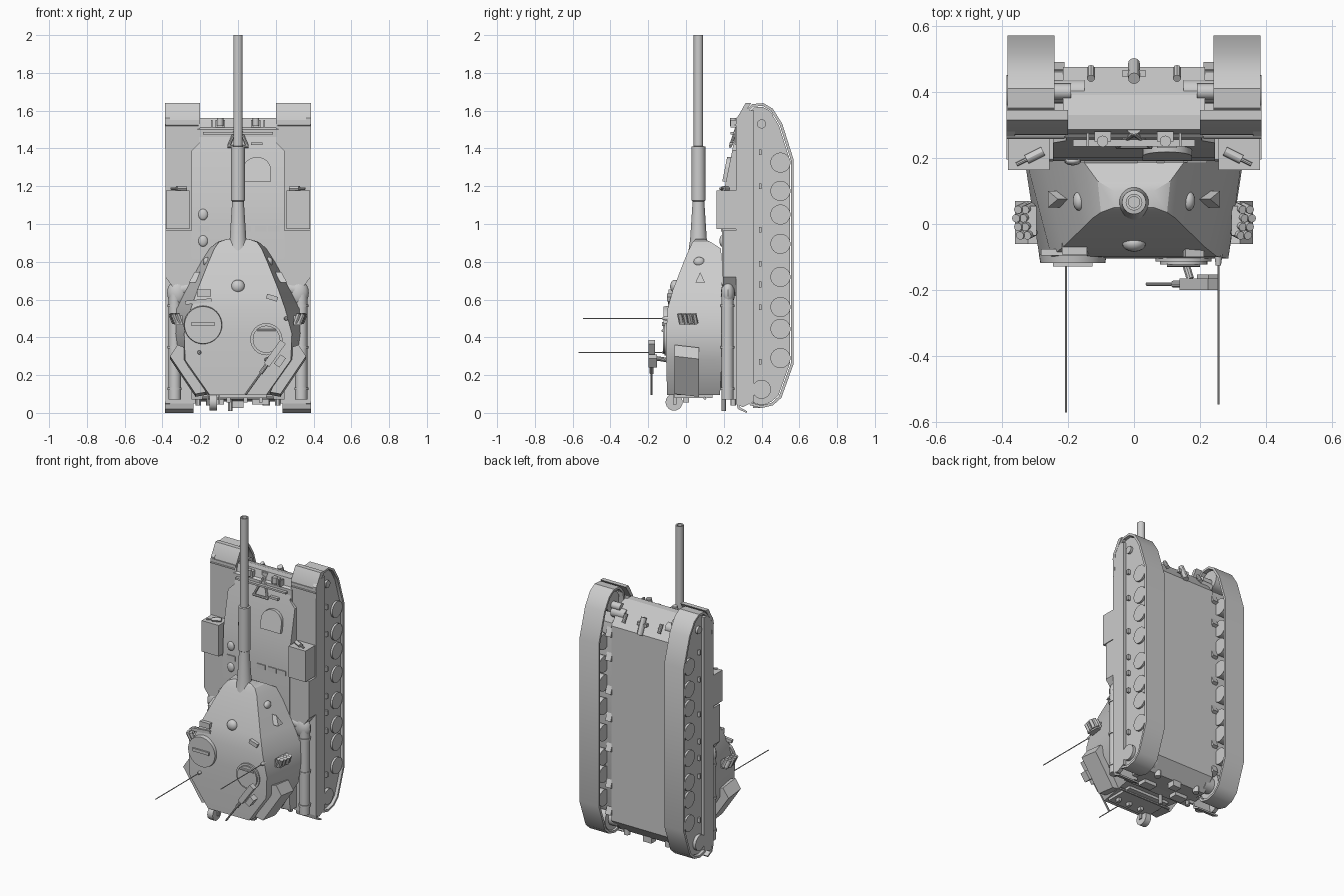
import bpy, bmesh, math
from mathutils import Vector, Matrix


def finish(name, bm):
    bmesh.ops.recalc_face_normals(bm, faces=bm.faces)
    me = bpy.data.meshes.new(name)
    bm.to_mesh(me)
    bm.free()
    ob = bpy.data.objects.new(name, me)
    bpy.context.collection.objects.link(ob)
    return ob


def loft(name, rings, closed=False):
    bm = bmesh.new()
    vs = [[bm.verts.new(p) for p in r] for r in rings]
    n = len(rings[0])
    pairs = list(zip(vs, vs[1:])) + ([(vs[-1], vs[0])] if closed else [])
    for a, b in pairs:
        for i in range(n):
            bm.faces.new((a[i], a[(i + 1) % n], b[(i + 1) % n], b[i]))
    if not closed:
        bm.faces.new(vs[0])
        bm.faces.new(vs[-1])
    return finish(name, bm)


def prism_x(name, x0, x1, yz):
    return loft(name, [[(x, y, z) for y, z in yz] for x in (x0, x1)])


def box(name, c, size, rot=(0, 0, 0)):
    bm = bmesh.new()
    bmesh.ops.create_cube(bm, size=1)
    for v in bm.verts:
        v.co = Vector([a * b for a, b in zip(v.co, size)])
    ob = finish(name, bm)
    ob.location, ob.rotation_euler = c, rot
    return ob


def cyl(name, a, b, r, r2=None, n=24):
    a, b = Vector(a), Vector(b)
    d = b - a
    m = Matrix.Translation((a + b) / 2) @ d.to_track_quat('Z', 'Y').to_matrix().to_4x4()
    bm = bmesh.new()
    bmesh.ops.create_cone(bm, cap_ends=True, segments=n, radius1=r,
                          radius2=r if r2 is None else r2, depth=d.length, matrix=m)
    return finish(name, bm)


def ball(name, c, size):
    bm = bmesh.new()
    bmesh.ops.create_uvsphere(bm, u_segments=16, v_segments=10, radius=1)
    bmesh.ops.scale(bm, vec=size, verts=bm.verts)
    bmesh.ops.translate(bm, vec=c, verts=bm.verts)
    return finish(name, bm)


def inset(pts, d):
    out = []
    for i, p in enumerate(pts):
        p, q, r = Vector(p), Vector(pts[i - 1]), Vector(pts[(i + 1) % len(pts)])
        n = ((p - q).normalized() + (r - p).normalized()).normalized()
        out.append(p + Vector((n.y, -n.x)) * d)
    return out


# hull: lower tub and upper body with sloped front
prism_x("lower_hull", -.215, .215, [(.26, 1.5), (.33, 1.56), (.39, 1.54), (.475, 1.43),
                                   (.475, .14), (.4, .06), (.26, .07)])
secs = [(.07, .245, .2), (.12, .245, .19), (.98, .245, .19), (1.17, .245, .2),
        (1.39, .245, .245), (1.43, .205, .252), (1.56, .2, .285)]
loft("upper_hull", [[(-w, y, z), (w, y, z), (w, .33, z), (-w, .33, z)] for z, w, y in secs])
box("splash_board", (0, .245, 1.48), (.37, .02, .012))
for x in (-.18, .04, .12, .19):
    box("deck_vent", (x, .19, .975), (.06, .012, .03))
# rounded-top driver hatch lying on the glacis
hatch = [(-.075, -.06), (.075, -.06)] + [(.075 * math.cos(t * math.pi / 12), .07 * math.sin(t * math.pi / 12))
                                         for t in range(13)]
loft("driver_hatch", [[(.1 + x, .226 + d + z * .2, 1.285 + z) for x, z in hatch] for d in (.01, -.022)])
for z in (.91, 1.05):
    ball("deck_cap", (-.185, .19, z), (.025, .013, .03))
box("driver_sight", (.1, .24, 1.425), (.06, .02, .015))

# gun travel lock and front fittings
for s in (-1, 1):
    cyl("lock_leg", (s * .05, .235, 1.41), (0, .275, 1.53), .008, n=8)
    box("headlamp_base", (s * .095, .265, 1.53), (.05, .03, .04))
    cyl("headlamp", (s * .095, .25, 1.52), (s * .095, .25, 1.56), .017)
    box("lamp_guard", (s * .14, .255, 1.53), (.008, .04, .04))
    cyl("towing_eye", (s * .13, .47, 1.47), (s * .13, .44, 1.52), .012, n=10)
cyl("lock_bar", (-.055, .235, 1.41), (.055, .235, 1.41), .008, n=8)
cyl("lock_clamp", (0, .295, 1.525), (0, .295, 1.555), .024)
cyl("front_tow_hook", (0, .485, 1.43), (0, .44, 1.53), .018, n=12)
box("front_tow_plate", (0, .455, 1.49), (.07, .02, .02))

# running gear on both sides
outer = [(.285, 1.48), (.305, 1.59), (.35, 1.635), (.41, 1.64), (.46, 1.61), (.51, 1.53),
         (.57, 1.34), (.57, .26), (.505, .08), (.46, .04), (.4, .025), (.34, .04), (.295, .1)]
inner = inset(outer, .015)
wheels = (1.325, 1.175, 1.05, .895, .72, .56, .445, .29)
for s in (-1, 1):
    loft("track", [[(s * .24, *p) for p in outer], [(s * .382, *p) for p in outer],
                   [(s * .382, *p) for p in inner], [(s * .24, *p) for p in inner]], True)
    prism_x("side_frame", s * .21, s * .35, [(.29, 1.46), (.46, 1.44), (.47, 1.38), (.47, .22),
                                           (.45, .18), (.3, .1)])
    prism_x("side_plate", s * .35, s * .365, inset(outer, .02))
    for z in wheels:
        cyl("road_wheel", (s * .25, .5, z), (s * .378, .5, z), .053, n=32)
    for z in (.2, .38, .62, .82, 1, 1.22, 1.38):
        box("suspension_arm", (s * .23, .46, z), (.04, .04, .06), (.4, 0, 0))
    cyl("idler_wheel", (s * .255, .4, 1.55), (s * .36, .4, 1.55), .065, n=32)
    cyl("idler_hub", (s * .19, .4, 1.53), (s * .38, .4, 1.53), .024)
    cyl("final_drive", (s * .15, .4, 1.49), (s * .25, .4, 1.49), .035)
    cyl("sprocket_wheel", (s * .255, .4, .125), (s * .36, .4, .125), .082, n=32)
    cyl("sprocket_hub", (s * .19, .4, .125), (s * .385, .4, .125), .05)
    prism_x("side_skirt", s * .36, s * .385, [(.265, 1.56), (.3, 1.6), (.36, 1.6),
                                            (.36, .06), (.3, .03), (.265, .05)])
    for z in (.27, .56, .68, .79, .97, 1.2, 1.38):
        box("skirt_bracket", (s * .372, .393, z), (.02, .014, .03))
    # fenders, mudguards and stowage bins
    box("fender", (s * .295, .27, .8), (.18, .012, 1.5))
    prism_x("front_fender", s * .2, s * .386, [(.265, 1.4), (.27, 1.56), (.315, 1.64), (.345, 1.64),
                                            (.285, 1.55), (.277, 1.4)])
    prism_x("rear_mudguard", s * .235, s * .386, [(.265, .06), (.275, .02), (.32, 0), (.325, .008),
                                              (.285, .03), (.28, .06)])
    cyl("fender_rod", (s * .21, .262, 1.525), (s * .385, .262, 1.525), .005, n=8)
    box("front_bin", (s * .318, .215, 1.075), (.125, .105, .205))
    loft("middle_bin", [[(s * x, y, z) for x, y in ((.24, .195), (w, .195), (w, .268), (.24, .268))]
                        for z, w in ((.62, .31), (.72, .385), (.965, .385))])
    cyl("fender_bottle", (s * .275, .22, 1.187), (s * .325, .195, 1.187), .014, n=12)
    cyl("bottle_neck", (s * .325, .195, 1.187), (s * .355, .18, 1.187), .006, n=8)
    # long side tubes with rounded elbows
    cyl("side_tube", (s * .335, .22, .07), (s * .335, .22, .63), .032)
    for z in (.12, .34, .56):
        cyl("tube_clamp", (s * .335, .22, z), (s * .335, .22, z + .015), .037)
    ball("tube_elbow", (s * .32, .222, .635), (.055, .037, .07))
    cyl("elbow_inlet", (s * .23, .225, .665), (s * .32, .225, .65), .036)

# gun with sleeve and hollow muzzle
prof = [(.84, .055), (.88, .05), (.92, .044), (1.12, .031), (1.125, .037), (1.41, .036),
        (1.412, .025), (2, .025), (2, .017), (1.9, .017)]
loft("gun_barrel", [[(r * math.cos(t * math.pi / 16), .066 + r * math.sin(t * math.pi / 16), z)
                     for t in range(32)] for z, r in prof])

# turret shell: (height, roof half width, roof y, base half width, base y)
turret = [(.095, .15, -.1, .2, .18), (.28, .28, -.105, .31, .19), (.42, .285, -.105, .33, .19),
          (.55, .25, -.098, .325, .19), (.65, .215, -.07, .275, .19), (.8, .155, -.012, .195, .19),
          (.87, .125, .018, .15, .185), (.905, .1, .035, .11, .13), (.92, .06, .05, .06, .1)]
loft("turret", [[(-a, ya, z), (a, ya, z), (b, yb, z), (-b, yb, z)] for z, a, ya, b, yb in turret])
cyl("turret_ring", (0, .17, .42), (0, .2, .42), .3, n=48)
ball("roof_sight_dome", (0, -.058, .67), (.036, .026, .035))
for s in (-1, 1):
    loft("turret_side_bin", [[(s * x, y, z + dz) for x, z in ((.17, .1), (.29, .34), (.32, .35),
                              (.36, .29), (.225, .09))] for y, dz in ((-.06, .01), (.07, -.005))])
    loft("cheek_cover", [[(s * (.235 + d), .05, .69), (s * (.235 + d), .1, .69), (s * (.205 + d), .075, .745)]
                         for d in (-.01, .025)])
    ball("cheek_cap", (s * .165, .07, .8), (.02, .03, .025))
    # smoke launcher cluster
    box("launcher_mount", (s * .315, .01, .49), (.04, .09, .05))
    for i in range(4):
        for j in range(2):
            p = Vector((s * (.315 + .022 * j - .006 * abs(i - 2)), -.025 + .026 * i, .475))
            cyl("smoke_tube", p, p + Vector((s * .02, -.01, .05)), .0125, n=12)

# roof hatches and sights
cyl("large_hatch", (-.185, -.09, .465), (-.185, -.118, .465), .103, .098, n=40)
box("hatch_hinge", (-.185, -.118, .47), (.12, .02, .02))
cyl("small_hatch_ring", (.15, -.09, .39), (.15, -.113, .39), .085, n=40)
cyl("small_hatch", (.15, -.11, .39), (.15, -.122, .39), .072, n=32)
cyl("hatch_handle", (.1, -.122, .435), (.2, -.122, .435), .008, n=8)
box("roof_periscope", (-.18, -.075, .635), (.075, .035, .035))
box("roof_rail", (-.21, -.085, .59), (.14, .02, .02), (0, -.1, 0))
box("roof_vision_block", (.18, -.085, .61), (.06, .03, .025), (0, .3, 0))

# antennas
for x, z, y in ((-.205, .32, -.57), (.255, .5, -.545)):
    cyl("antenna_base", (x, -.09, z), (x, -.125, z), .013, .008, n=12)
    cyl("antenna", (x, -.11, z), (x, y, z), .003, n=8)

# roof machine gun on its post
cyl("weapon_post", (.15, -.1, .28), (.17, -.165, .29), .012, n=10)
ang = math.atan2(.2, .28)
box("weapon_body", (.195, -.182, .315), (.035, .035, .15), (0, ang, 0))
box("weapon_ammo_box", (.222, -.175, .275), (.035, .045, .06), (0, ang, 0))
cyl("weapon_barrel", (.16, -.182, .265), (.04, -.182, .097), .006, n=10)
cyl("weapon_jacket", (.16, -.182, .265), (.12, -.182, .21), .011, n=10)

# rear reel, plate and hull rear fittings
cyl("cable_reel", (-.15, -.063, .057), (-.11, -.063, .057), .045)
for x in (-.16, -.1):
    box("reel_arm", (x, -.06, .075), (.008, .02, .06))
box("turret_rear_plate", (0, .04, .088), (.3, .2, .02))
cyl("rear_rail", (-.19, .1, .078), (.19, .1, .078), .008, n=8)
for x in (-.05, .04, .12):
    box("rear_hook", (x, 0, .07), (.02, .03, .03))
for s in (-1, 1):
    box("rear_box", (s * .12, .27, .06), (.09, .06, .03))
    cyl("rear_tow_eye", (s * .15, .4, .04), (s * .15, .4, .08), .02, n=12)
    cyl("rear_lamp", (s * .21, .25, .04), (s * .21, .25, .08), .014, n=12)
box("rear_tow_block", (0, .38, .05), (.06, .05, .05))
cyl("rear_tow_pin", (-.04, .2, .01), (-.04, .2, .1), .012, n=12)

bpy.ops.object.select_all(action='SELECT')
bpy.context.view_layer.objects.active = bpy.context.selected_objects[0]
bpy.ops.object.shade_smooth_by_angle()
